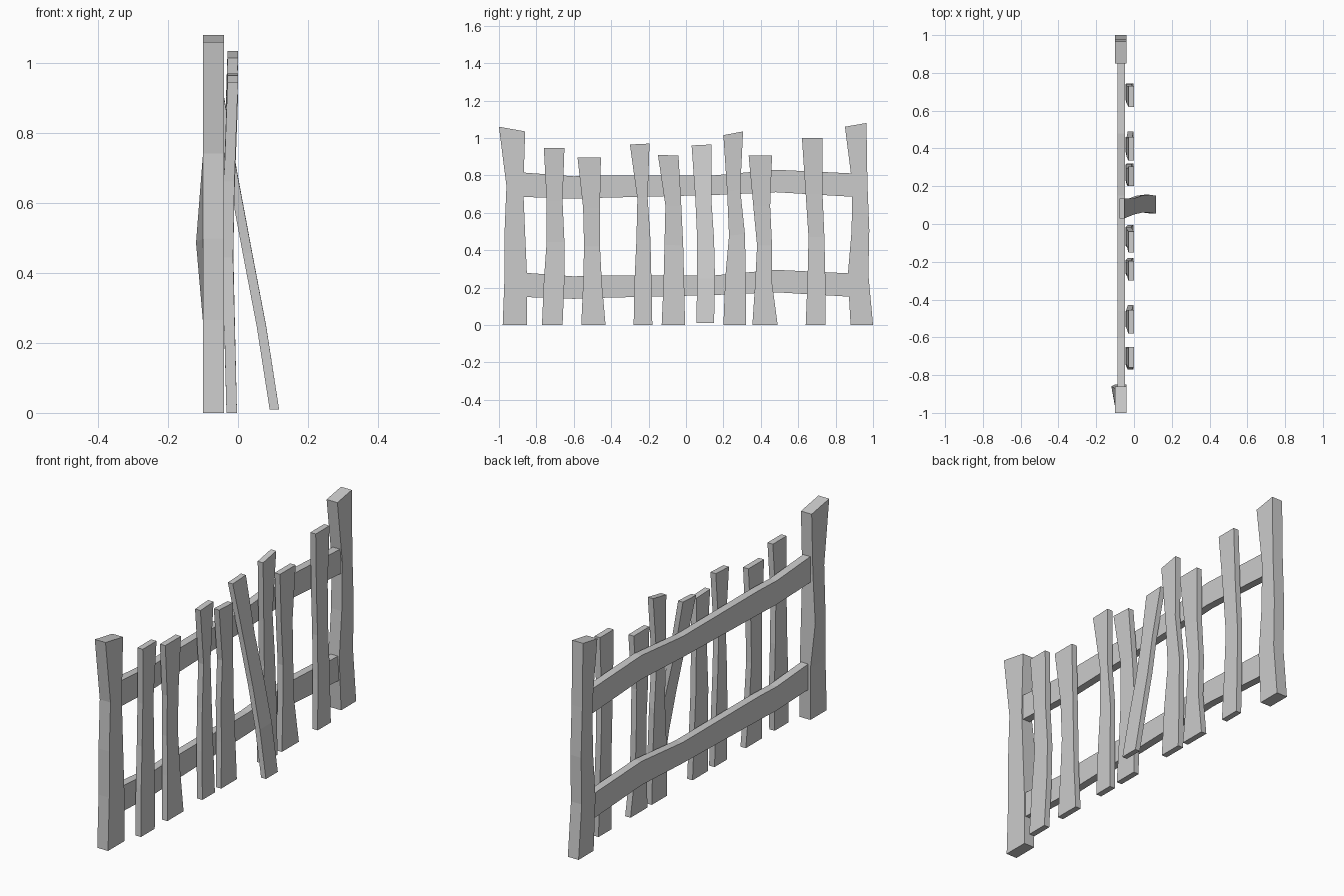
import bpy
import bmesh

default_cube = bpy.data.objects.get("Cube")
if default_cube:
    bpy.data.objects.remove(default_cube, do_unlink=True)

wood = bpy.data.materials.new("grey wood")
wood.use_nodes = True
wood.diffuse_color = (0.6, 0.6, 0.6, 1)
wood.node_tree.nodes["Principled BSDF"].inputs["Base Color"].default_value = wood.diffuse_color


def loft(name, rings):
    """Join four-cornered cross-sections into one closed, flat-shaded beam."""
    bm = bmesh.new()
    loops = [[bm.verts.new(corner) for corner in ring] for ring in rings]
    for low, high in zip(loops, loops[1:]):
        for i in range(4):
            j = (i + 1) % 4
            bm.faces.new((low[i], low[j], high[j], high[i]))
    bm.faces.new(loops[0])
    bm.faces.new(loops[-1])
    bmesh.ops.recalc_face_normals(bm, faces=bm.faces)
    mesh = bpy.data.meshes.new(name)
    bm.to_mesh(mesh)
    bm.free()
    mesh.materials.append(wood)
    obj = bpy.data.objects.new(name, mesh)
    bpy.context.collection.objects.link(obj)
    return obj


LEVELS = (0, .25, .47, .7, 1)


def upright(name, edges, tops, centres, thickness, base=0):
    """Crooked board: edge pairs along y and a centre in x at every level."""
    rings = []
    for level, (left, right), x in zip(LEVELS, edges, centres):
        z_left, z_right = [base + (top - base) * level for top in tops]
        back, front = x - thickness / 2, x + thickness / 2
        rings.append([(back, left, z_left), (front, left, z_left),
                      (front, right, z_right), (back, right, z_right)])
    return loft(name, rings)


def rail(name, height, path, thickness=.04):
    """Wavy horizontal board following bottom and top offsets along y."""
    back, front = -.067 - thickness / 2, -.067 + thickness / 2
    rings = [[(back, y, height + low), (front, y, height + low),
              (front, y, height + high), (back, y, height + high)]
             for y, low, high in path]
    return loft(name, rings)


# End posts
POST_LINE = [-.07] * len(LEVELS)
right_post = upright("right_post",
                     [(-.98, -.85), (-.97, -.85), (-.97, -.86), (-.96, -.87), (-1, -.86)],
                     (1.06, 1.035), POST_LINE, .06)
upright("left_post",
        [(.88, 1), (.865, .975), (.885, .98), (.89, .97), (.85, .965)],
        (1.06, 1.08), POST_LINE, .06)

# Swollen inner back corner on the right post
for vert in right_post.data.vertices:
    if vert.co.x < -.09 and vert.co.y > -.9 and .4 < vert.co.z < .6:
        vert.co.x -= .02

# Rails, tucked slightly into the posts
WAVE = [(-.87, -.06, .07), (-.6, -.07, .05), (-.46, -.065, .055),
        (.15, -.05, .055), (.48, -.035, .085), (.9, -.06, .065)]
rail("upper_rail", .745, WAVE)
rail("lower_rail", .21, WAVE)

# Pickets bowed back against the rails
BOWED = (-.018, -.024, -.029, -.025, -.015)
PICKETS = [
    ([(-.77, -.66), (-.76, -.65), (-.745, -.65), (-.745, -.66), (-.76, -.65)], (.945, .945)),
    ([(-.56, -.43), (-.55, -.45), (-.545, -.46), (-.55, -.46), (-.58, -.455)], (.895, .895)),
    ([(-.28, -.18), (-.275, -.185), (-.265, -.19), (-.26, -.205), (-.3, -.195)], (.965, .97)),
    ([(-.13, -.005), (-.12, -.01), (-.115, -.015), (-.11, -.025), (-.15, -.04)], (.91, .905)),
    ([(.2, .32), (.21, .32), (.23, .315), (.22, .29), (.2, .305)], (1.015, 1.035)),
    ([(.355, .49), (.37, .46), (.38, .46), (.36, .45), (.335, .46)], (.905, .905)),
    ([(.64, .745), (.65, .745), (.655, .74), (.64, .73), (.62, .73)], (1, 1)),
]
for number, (edges, tops) in enumerate(PICKETS, start=1):
    upright(f"picket_{number}", edges, tops, BOWED, .03)

# Loose picket leaning away from the fence at its foot
upright("leaning_picket",
        [(.055, .15), (.06, .155), (.06, .15), (.05, .135), (.03, .135)],
        (.96, .965), (.104, .067, .027, -.014, -.064), .027, base=.01)
